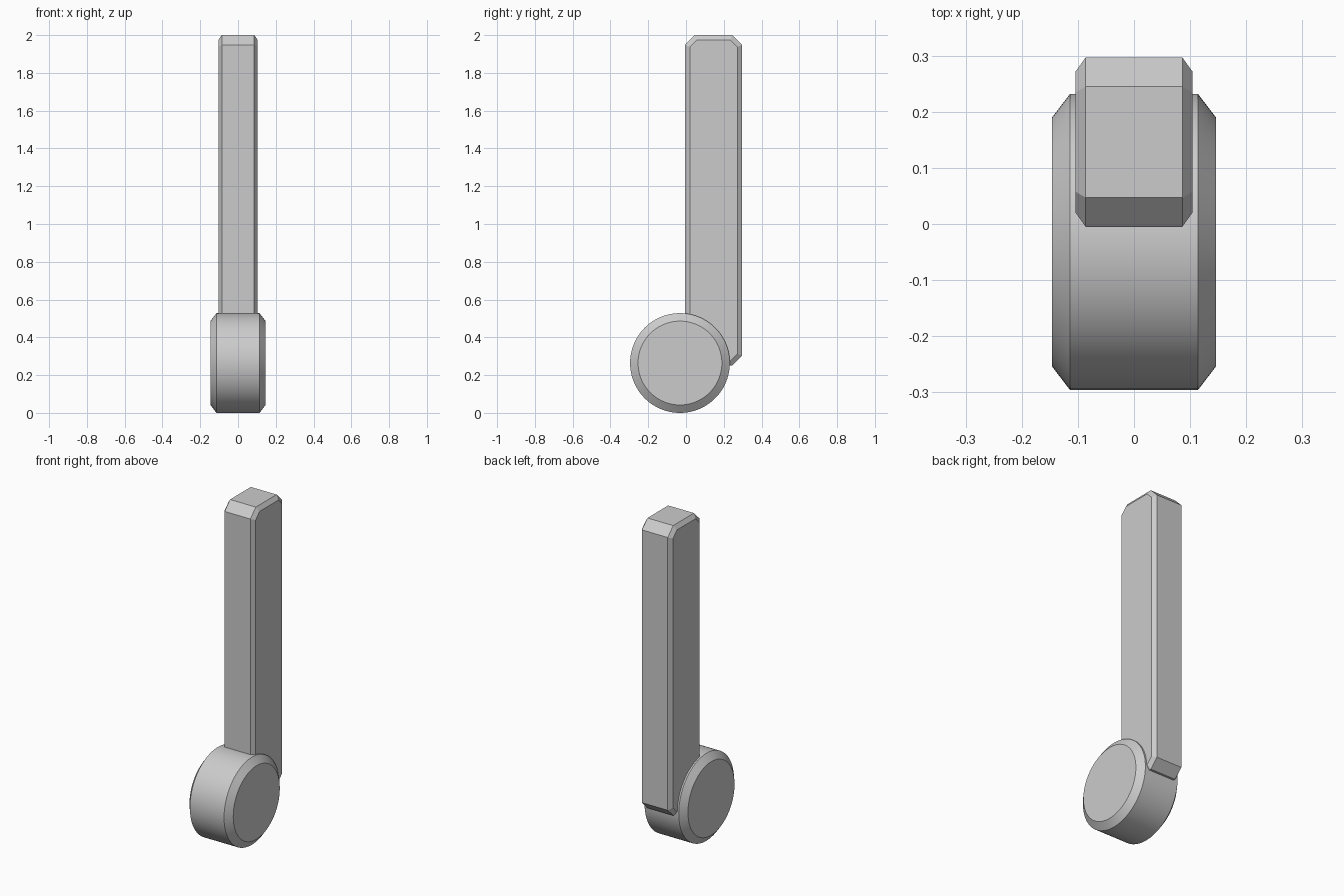
import bpy
import bmesh
import math

cube = bpy.data.objects.get("Cube")
if cube:
    bpy.data.objects.remove(cube, do_unlink=True)

gray = bpy.data.materials.new("plain gray")
gray.use_nodes = True
GRAY = (0.6, 0.6, 0.6, 1.0)
gray.diffuse_color = GRAY
gray.node_tree.nodes["Principled BSDF"].inputs["Base Color"].default_value = GRAY


def circle(cy, cz, radius, sides=96):
    """Round outline in the YZ plane."""
    steps = [2 * math.pi * i / sides for i in range(sides)]
    return [(cy + radius * math.cos(a), cz + radius * math.sin(a)) for a in steps]


def clipped_rect(y0, y1, z0, z1, cut):
    """Rectangle outline in the YZ plane with 45 degree corners."""
    return [(y0 + cut, z0), (y1 - cut, z0), (y1, z0 + cut), (y1, z1 - cut),
            (y1 - cut, z1), (y0 + cut, z1), (y0, z1 - cut), (y0, z0 + cut)]


def chamfered_slab(name, outer, inner, rim_x, side_x):
    """Slab along X: full outline at the rim, smaller outline on the side faces."""
    bm = bmesh.new()
    layers = [(-side_x, inner), (-rim_x, outer), (rim_x, outer), (side_x, inner)]
    rings = [[bm.verts.new((x, y, z)) for y, z in pts] for x, pts in layers]
    n = len(outer)
    for a, b in zip(rings, rings[1:]):
        for i in range(n):
            j = (i + 1) % n
            bm.faces.new((a[i], a[j], b[j], b[i]))
    bm.faces.new(rings[0])
    bm.faces.new(rings[-1])
    bmesh.ops.recalc_face_normals(bm, faces=bm.faces)
    mesh = bpy.data.meshes.new(name)
    bm.to_mesh(mesh)
    bm.free()
    mesh.materials.append(gray)
    obj = bpy.data.objects.new(name, mesh)
    bpy.context.collection.objects.link(obj)
    return obj


# Round hub at the bottom
HUB_Y, HUB_R = -0.032, 0.264
hub = chamfered_slab("round_hub", circle(HUB_Y, HUB_R, HUB_R),
                     circle(HUB_Y, HUB_R, 0.222), 0.114, 0.146)

# Upright arm with clipped ends
Y0, Y1, Z0, Z1, CUT, INSET = -0.005, 0.297, 0.25, 2.0, 0.052, 0.025
small_cut = CUT - INSET * (2 - math.sqrt(2))
arm = chamfered_slab("upright_arm", clipped_rect(Y0, Y1, Z0, Z1, CUT),
                     clipped_rect(Y0 + INSET, Y1 - INSET, Z0 + INSET, Z1 - INSET, small_cut),
                     0.086, 0.104)

# Smooth rim, crisp chamfer edges
bpy.ops.object.select_all(action='DESELECT')
hub.select_set(True)
bpy.context.view_layer.objects.active = hub
bpy.ops.object.shade_smooth_by_angle(angle=math.radians(30))
